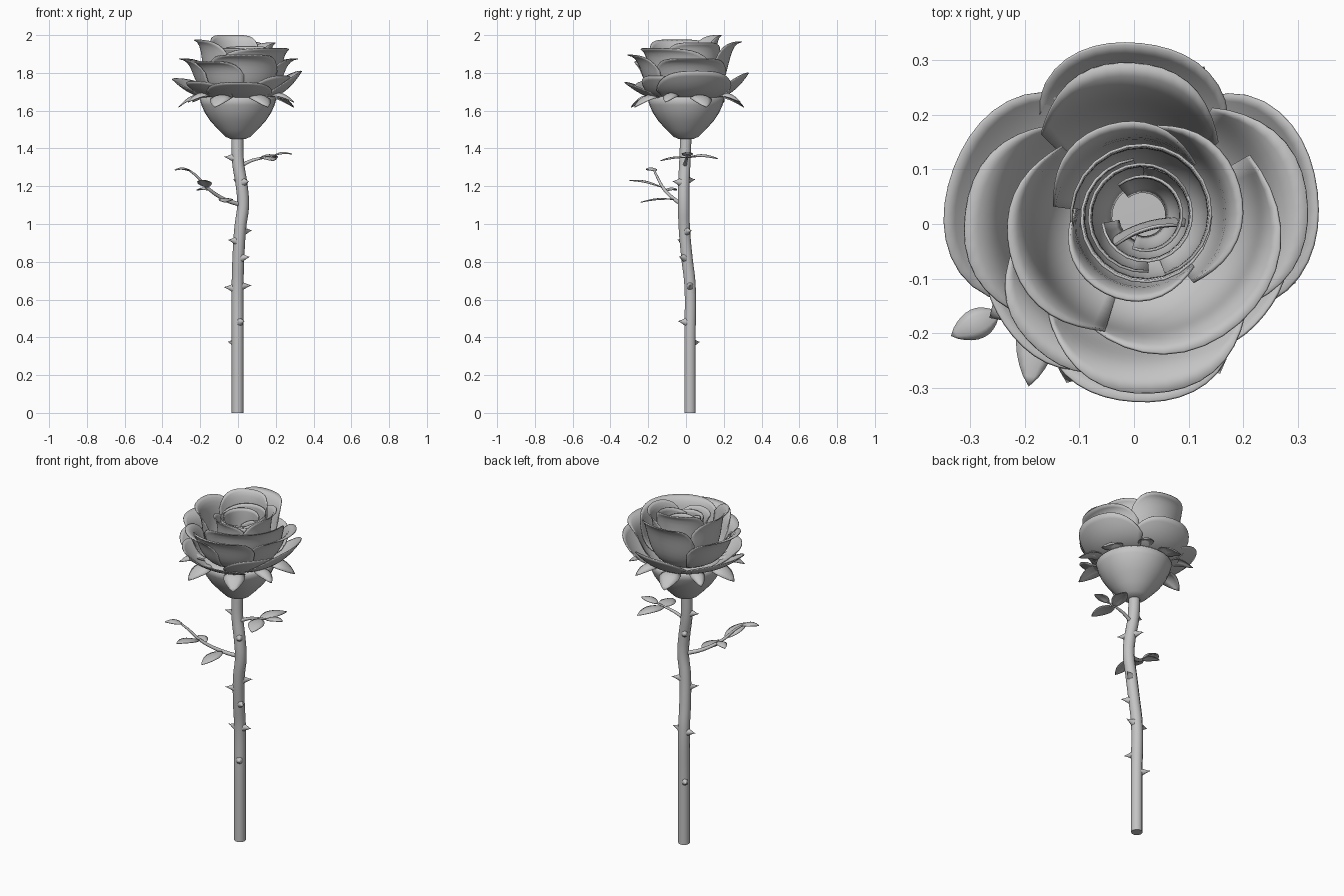
import bpy, bmesh, math
from mathutils import Vector
from mathutils.geometry import interpolate_bezier

cube = bpy.data.objects.get("Cube")
if cube:
    bpy.data.objects.remove(cube, do_unlink=True)

grey = bpy.data.materials.new("plain_grey")
grey.use_nodes = True
grey.diffuse_color = (0.55, 0.55, 0.55, 1)
grey.node_tree.nodes["Principled BSDF"].inputs["Base Color"].default_value = (0.55, 0.55, 0.55, 1)


def polar(r, angle, z):
    a = math.radians(angle)
    return Vector((r * math.cos(a), r * math.sin(a), z))


def surface(name, point, nu, nv, thickness=0.0):
    """Smooth grid surface from point(u, v), with u and v in 0..1."""
    bm = bmesh.new()
    rows = [[bm.verts.new(point(i / nu, j / nv)) for j in range(nv + 1)] for i in range(nu + 1)]
    for a, b in zip(rows, rows[1:]):
        for j in range(nv):
            bm.faces.new((a[j], a[j + 1], b[j + 1], b[j]))
    bmesh.ops.remove_doubles(bm, verts=bm.verts, dist=0.0002)
    bmesh.ops.recalc_face_normals(bm, faces=bm.faces)
    for f in bm.faces:
        f.smooth = True
    mesh = bpy.data.meshes.new(name)
    bm.to_mesh(mesh)
    bm.free()
    mesh.materials.append(grey)
    obj = bpy.data.objects.new(name, mesh)
    bpy.context.collection.objects.link(obj)
    if thickness:
        mod = obj.modifiers.new("thickness", 'SOLIDIFY')
        mod.thickness = thickness
        mod.offset = 0


def tube(name, points, radius, tip_scale=1.0):
    curve = bpy.data.curves.new(name, 'CURVE')
    curve.dimensions = '3D'
    curve.bevel_depth = radius
    curve.bevel_resolution = 3
    curve.use_fill_caps = True
    curve.resolution_u = 5
    spline = curve.splines.new('BEZIER')
    spline.bezier_points.add(len(points) - 1)
    for i, (bp, p) in enumerate(zip(spline.bezier_points, points)):
        bp.co = p
        bp.handle_left_type = bp.handle_right_type = 'AUTO'
        bp.radius = 1 + (tip_scale - 1) * i / (len(points) - 1)
    curve.materials.append(grey)
    obj = bpy.data.objects.new(name, curve)
    bpy.context.collection.objects.link(obj)


def petal(name, angle, half, profile, center=(0, 0), drop=0.4, spiral=0.05):
    """Petal swept round the axis; profile holds four (radius, height) Bezier controls."""
    path = interpolate_bezier(*[Vector((r, 0, z)) for r, z in profile], 41)

    def point(u, v):
        s = 2 * v - 1
        k = u * (1 - drop * abs(s) ** 3) * 40
        i = min(int(k), 39)
        p = path[i].lerp(path[i + 1], k - i)
        r = p.x * (1 + spiral * s)
        return polar(r, angle + s * half, p.z) + Vector((*center, 0))
    surface(name, point, 12, 18, 0.005)


def leaf(name, base, tip, width, arch=0.015):
    base, tip = Vector(base), Vector(tip)
    side = (tip - base).cross(Vector((0, 0, 1))).normalized()

    def point(u, v):
        s = 2 * v - 1
        w = width / 2 * math.sin(math.pi * u ** 0.85) ** 0.8 if 0 < u < 1 else 0.004 * (1 - u)
        lift = arch * math.sin(math.pi * u) * (1 - 0.5 * s * s)
        return base.lerp(tip, u) + side * s * w + Vector((0, 0, lift))
    surface(name, point, 9, 4, 0.004)


# Stem
stem_path = [(-0.002, 0.021, 0), (-0.002, 0.021, 0.4), (-0.002, 0.021, 0.68), (0.002, 0.005, 0.82),
             (0.012, -0.009, 0.98), (0.027, -0.012, 1.1), (0.02, -0.012, 1.2),
             (0.0, -0.006, 1.33), (-0.004, 0, 1.48)]
tube("stem", stem_path, 0.0315)

# Thorns as small cones pointing outward: height, direction
thorns = [(1.35, 190), (1.23, 125), (1.22, 305), (0.96, 30), (0.91, 215),
          (0.82, 325), (0.66, 180), (0.67, 0), (0.48, 300), (0.37, 135)]
for z, angle in thorns:
    k = next(i for i in range(len(stem_path)) if stem_path[i + 1][2] >= z)
    low, high = Vector(stem_path[k]), Vector(stem_path[k + 1])
    root = low.lerp(high, (z - low.z) / (high.z - low.z))
    out = polar(1, angle, 0)
    side = polar(1, angle + 90, 0)

    def thorn(u, v):
        r = 0.02 * (1 - u) ** 1.2
        ring = side * math.cos(v * math.tau) * r + Vector((0, 0, math.sin(v * math.tau) * r * 1.2))
        return root + out * (0.022 + 0.052 * u) + ring + Vector((0, 0, 0.006 * u))
    surface("thorn", thorn, 4, 8)

# Flower base: turned cup with a closed top
cup = [(0, 1.448), (0.04, 1.45), (0.068, 1.463), (0.105, 1.5), (0.146, 1.545), (0.176, 1.59),
       (0.194, 1.63), (0.203, 1.662), (0.19, 1.675), (0.1, 1.68), (0, 1.68)]


def cup_point(u, v):
    r, z = cup[round(u * (len(cup) - 1))]
    return polar(r, 360 * v, z)


surface("flower_base", cup_point, len(cup) - 1, 28)

# Sepals around the top of the base, alternately broad and narrow
for i, angle in enumerate((20, 66, 103, 140, 180, 213, 247, 340, 300)):
    broad = i % 2 == 0
    leaf("sepal", polar(0.165, angle, 1.67), polar(0.315, angle, 1.618 if broad else 1.645),
         0.115 if broad else 0.08, 0.035)

# Outer, spreading petals: angle, half width, tip radius, tip height
outer = [(88, 44, 0.33, 1.80), (163, 49, 0.345, 1.77), (10, 50, 0.34, 1.81),
         (218, 44, 0.30, 1.755), (270, 44, 0.325, 1.75), (325, 42, 0.29, 1.785)]
for angle, half, r, z in outer:
    petal("outer_petal", angle, half, [(0.08, 1.66), (0.2, 1.655), (r * 0.8, 1.70), (r, z)])

# Middle petals: deep bowls with rims that roll outward
middle = [(90, 46, 0.295, 1.965), (176, 50, 0.31, 1.875), (6, 50, 0.32, 1.875),
          (232, 46, 0.29, 1.86), (276, 50, 0.312, 1.895)]
for angle, half, r, z in middle:
    petal("middle_petal", angle, half,
          [(0.07, 1.67), (r * 0.88, 1.67), (r * 0.64, z - 0.012), (r, z)])

# Inner petals, more upright, wrapping round one another
inner = [(195, 58, 0.245, 1.975), (314, 76, 0.265, 1.93), (108, 64, 0.18, 2.0),
         (18, 68, 0.192, 1.96), (245, 74, 0.15, 1.93)]
for angle, half, r, z in inner:
    petal("inner_petal", angle, half,
          [(0.06, 1.68), (r * 1.04, 1.7), (r * 0.66, z - 0.03), (r, z)], (0.01, 0.01), 0.32)

# Rolled heart of the flower
heart = [(60, 130, 0.128, 1.94), (230, 130, 0.118, 1.915), (140, 135, 0.098, 1.925),
         (320, 130, 0.086, 1.9), (10, 120, 0.07, 1.88)]
for angle, half, r, z in heart:
    petal("heart_petal", angle, half,
          [(r * 0.6, 1.7), (r * 1.1, 1.76), (r * 0.9, z - 0.08), (r, z)], (0.018, 0.015), 0.2, 0.08)

# Small folded petal across the heart
petal("folded_petal", 106, 20, [(0.21, 1.72), (0.21, 1.78), (0.19, 1.82), (0.2, 1.87)],
      (0.08, -0.2), 0.25, 0.0)

# Lower twig and its leaves
tube("lower_twig", [(0.02, -0.01, 1.1), (-0.07, -0.06, 1.13), (-0.16, -0.12, 1.19),
                    (-0.22, -0.155, 1.255), (-0.26, -0.17, 1.285)], 0.012, 0.4)
leaf("lower_end_leaf", (-0.25, -0.165, 1.28), (-0.335, -0.205, 1.285), 0.055)
leaf("lower_outer_leaf", (-0.165, -0.13, 1.195), (-0.193, -0.298, 1.23), 0.075)
leaf("lower_inner_leaf", (-0.06, -0.065, 1.13), (-0.07, -0.24, 1.115), 0.075, 0.012)
leaf("lower_back_leaf", (-0.14, -0.105, 1.175), (-0.22, -0.05, 1.178), 0.055)

# Upper twig and its leaves
tube("upper_twig", [(0.01, -0.008, 1.305), (0.07, 0, 1.335), (0.13, 0.005, 1.35),
                    (0.19, 0.005, 1.36)], 0.011, 0.4)
leaf("upper_end_leaf", (0.18, 0.005, 1.358), (0.285, 0.01, 1.37), 0.06)
leaf("upper_back_leaf", (0.14, 0.005, 1.35), (0.2, 0.17, 1.345), 0.08, 0.02)
leaf("upper_front_leaf", (0.14, 0.005, 1.35), (0.185, -0.135, 1.335), 0.085, 0.012)
